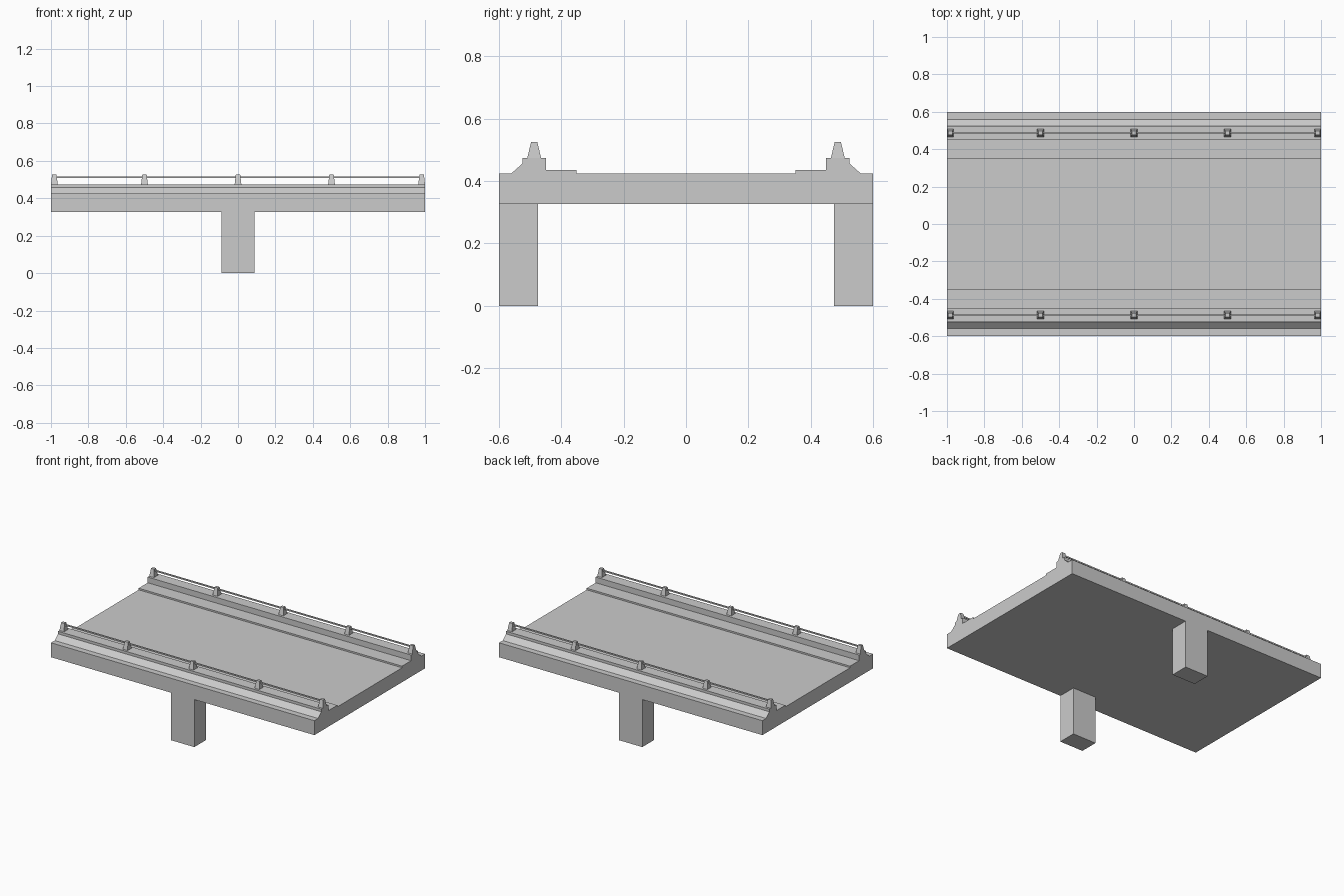
import bpy, bmesh

if "Cube" in bpy.data.objects:
    bpy.data.objects.remove(bpy.data.objects["Cube"])


def new_object(name, bm):
    bmesh.ops.recalc_face_normals(bm, faces=bm.faces)
    mesh = bpy.data.meshes.new(name)
    bm.to_mesh(mesh)
    bm.free()
    obj = bpy.data.objects.new(name, mesh)
    bpy.context.collection.objects.link(obj)
    return obj


def block(name, center, size, top=(1, 1)):
    """Box whose top face may be narrowed in x and y."""
    bm = bmesh.new()
    bmesh.ops.create_cube(bm, size=1)
    for v in bm.verts:
        tx, ty = top if v.co.z > 0 else (1, 1)
        v.co.x = v.co.x * size[0] * tx + center[0]
        v.co.y = v.co.y * size[1] * ty + center[1]
        v.co.z = v.co.z * size[2] + center[2]
    return new_object(name, bm)


# Deck with walkways and sloped kerbs: half cross-section (y, z), mirrored, extruded along x
half = [(0.6, 0.326), (0.6, 0.425), (0.56, 0.425), (0.524, 0.457), (0.524, 0.475),
        (0.449, 0.475), (0.449, 0.436), (0.351, 0.436), (0.351, 0.425)]
profile = half + [(-y, z) for y, z in reversed(half)]
bm = bmesh.new()
face = bm.faces.new([bm.verts.new((-1, y, z)) for y, z in profile])
ext = bmesh.ops.extrude_face_region(bm, geom=[face], use_keep_orig=True)
moved = [g for g in ext["geom"] if isinstance(g, bmesh.types.BMVert)]
bmesh.ops.translate(bm, verts=moved, vec=(2, 0, 0))
new_object("bridge_deck", bm)

for side, s in (("front", -1), ("back", 1)):
    # Support pillar
    block(f"{side}_pillar", (0, s * 0.5375, 0.163), (0.177, 0.125, 0.326))
    # Tapered railing posts
    for i, x in enumerate((-0.982, -0.5, 0, 0.5, 0.982)):
        block(f"{side}_post_{i + 1}", (x, s * 0.487, 0.5005), (0.036, 0.044, 0.051), (0.66, 0.45))
    # Thin handrail
    block(f"{side}_rail", (0, s * 0.487, 0.513), (1.964, 0.008, 0.009))
